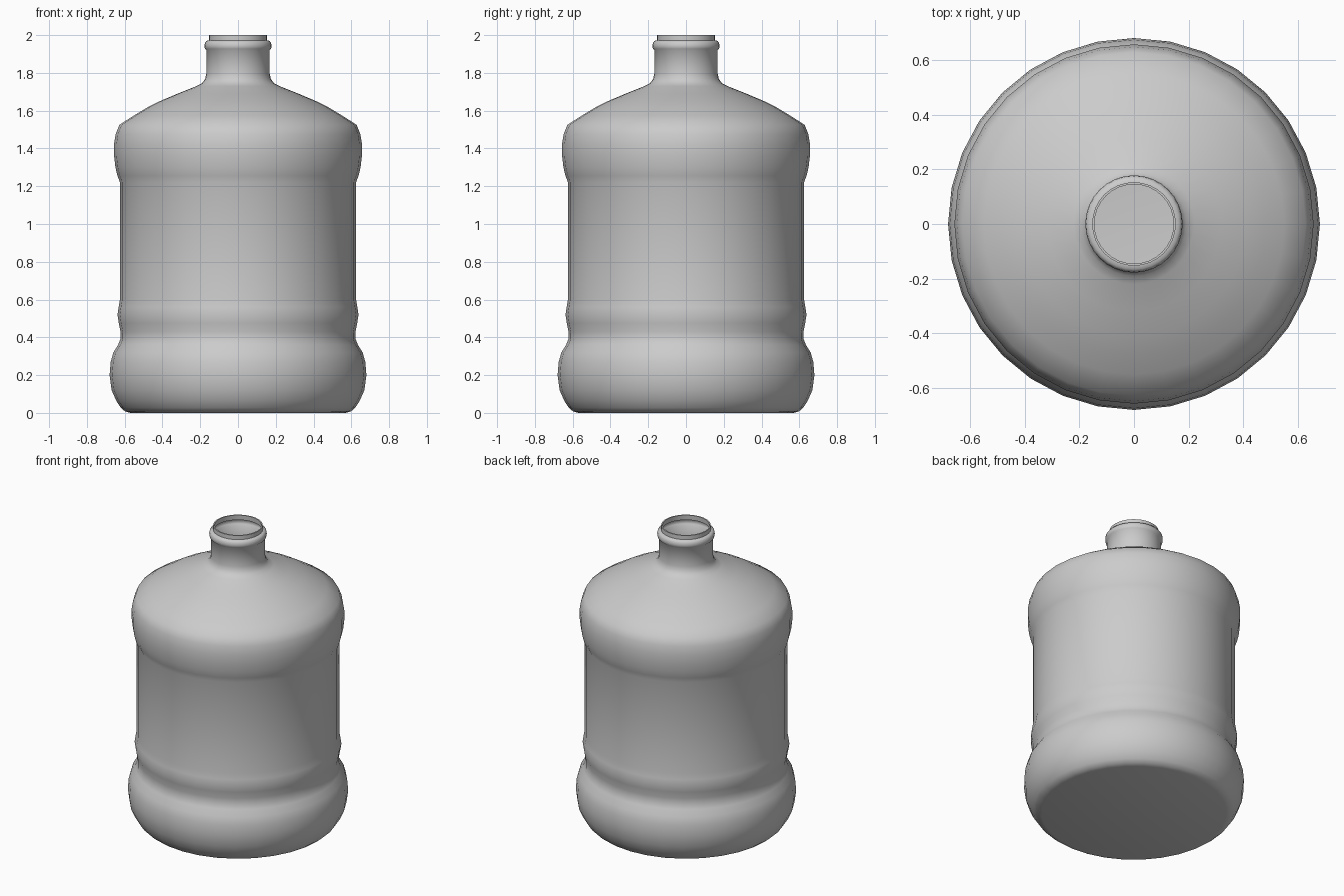
import bpy, bmesh, math

if "Cube" in bpy.data.objects:
    bpy.data.objects.remove(bpy.data.objects["Cube"])

SIDES = 32

# Outer profile from base centre to mouth: (radius, height)
PROFILE = [
    (0.57, 0.0), (0.598, 0.008), (0.62, 0.027), (0.645, 0.065),   # rounded base
    (0.669, 0.12), (0.68, 0.20), (0.674, 0.27), (0.66, 0.32),      # lower bulge
    (0.635, 0.36), (0.623, 0.39), (0.622, 0.43),                   # groove
    (0.631, 0.475), (0.638, 0.52), (0.632, 0.56), (0.625, 0.60),   # small rib
    (0.625, 1.22), (0.638, 1.255), (0.649, 1.30), (0.656, 1.36),   # straight wall
    (0.657, 1.42), (0.648, 1.475), (0.628, 1.525),                 # upper bulge
    (0.55, 1.575), (0.48, 1.617), (0.41, 1.652), (0.32, 1.69),     # shoulder
    (0.22, 1.73), (0.19, 1.746), (0.174, 1.768), (0.168, 1.795),   # neck fillet
    (0.168, 1.92), (0.175, 1.927), (0.178, 1.943), (0.175, 1.96),  # neck bead
    (0.166, 1.97), (0.153, 1.972), (0.153, 2.0),                   # mouth
]

# Bottle body: spun profile closed by a flat base
bm = bmesh.new()
rings = []
for r, z in PROFILE:
    rings.append([bm.verts.new((r * math.cos(2 * math.pi * i / SIDES),
                                r * math.sin(2 * math.pi * i / SIDES), z))
                  for i in range(SIDES)])
for a, b in zip(rings, rings[1:]):
    for i in range(SIDES):
        j = (i + 1) % SIDES
        bm.faces.new((a[i], a[j], b[j], b[i]))
bm.faces.new(list(reversed(rings[0])))

mesh = bpy.data.meshes.new("bottle")
bm.to_mesh(mesh)
bm.free()
bottle = bpy.data.objects.new("bottle", mesh)
bpy.context.collection.objects.link(bottle)

# Thin hollow wall with an open mouth
wall = bottle.modifiers.new("wall", 'SOLIDIFY')
wall.thickness = 0.008
wall.offset = -1

bpy.context.view_layer.objects.active = bottle
bottle.select_set(True)
bpy.ops.object.modifier_apply(modifier="wall")
bpy.ops.object.shade_smooth_by_angle(angle=math.radians(45))
